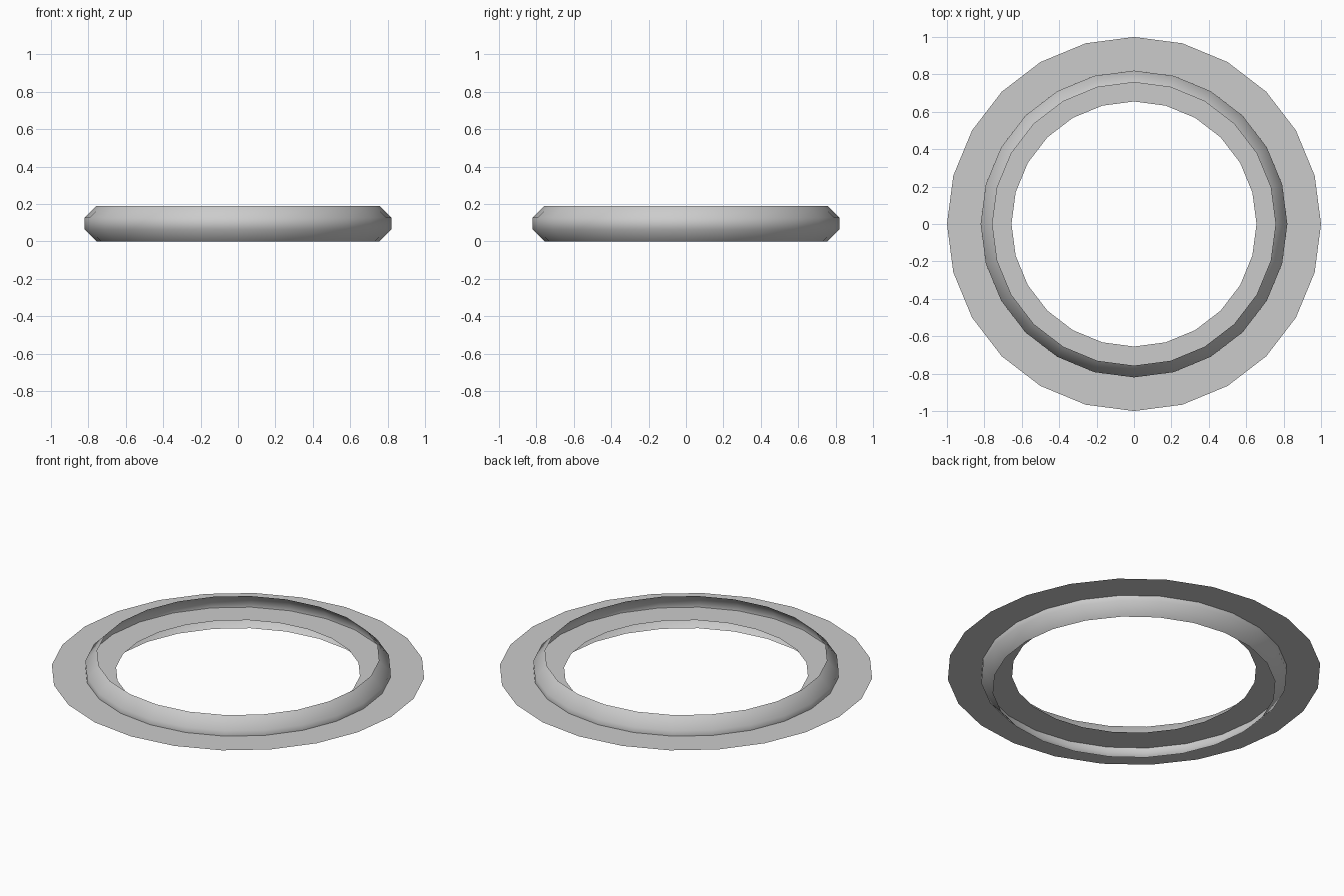
import bpy, bmesh, math

if "Cube" in bpy.data.objects:
    bpy.data.objects.remove(bpy.data.objects["Cube"])

SIDES = 24


def lathe(name, profile):
    """Spin an open (radius, z) profile into a 24-sided sheet."""
    bm = bmesh.new()
    rings = []
    for r, z in profile:
        rings.append([bm.verts.new((r * math.cos(i * math.tau / SIDES),
                                    r * math.sin(i * math.tau / SIDES), z))
                      for i in range(SIDES)])
    for a, b in zip(rings, rings[1:]):
        for i in range(SIDES):
            j = (i + 1) % SIDES
            bm.faces.new((a[i], a[j], b[j], b[i])).smooth = True
    mesh = bpy.data.meshes.new(name)
    bm.to_mesh(mesh)
    bm.free()
    obj = bpy.data.objects.new(name, mesh)
    bpy.context.collection.objects.link(obj)
    return obj


# Outer band: chamfered shell, open toward the centre
lathe("band_shell", [(0.757, 0), (0.82, 0.063), (0.82, 0.127), (0.757, 0.19)])

# Thin flat ring through the middle of the band
lathe("flat_ring", [(1.0, 0.095), (0.655, 0.095)])
